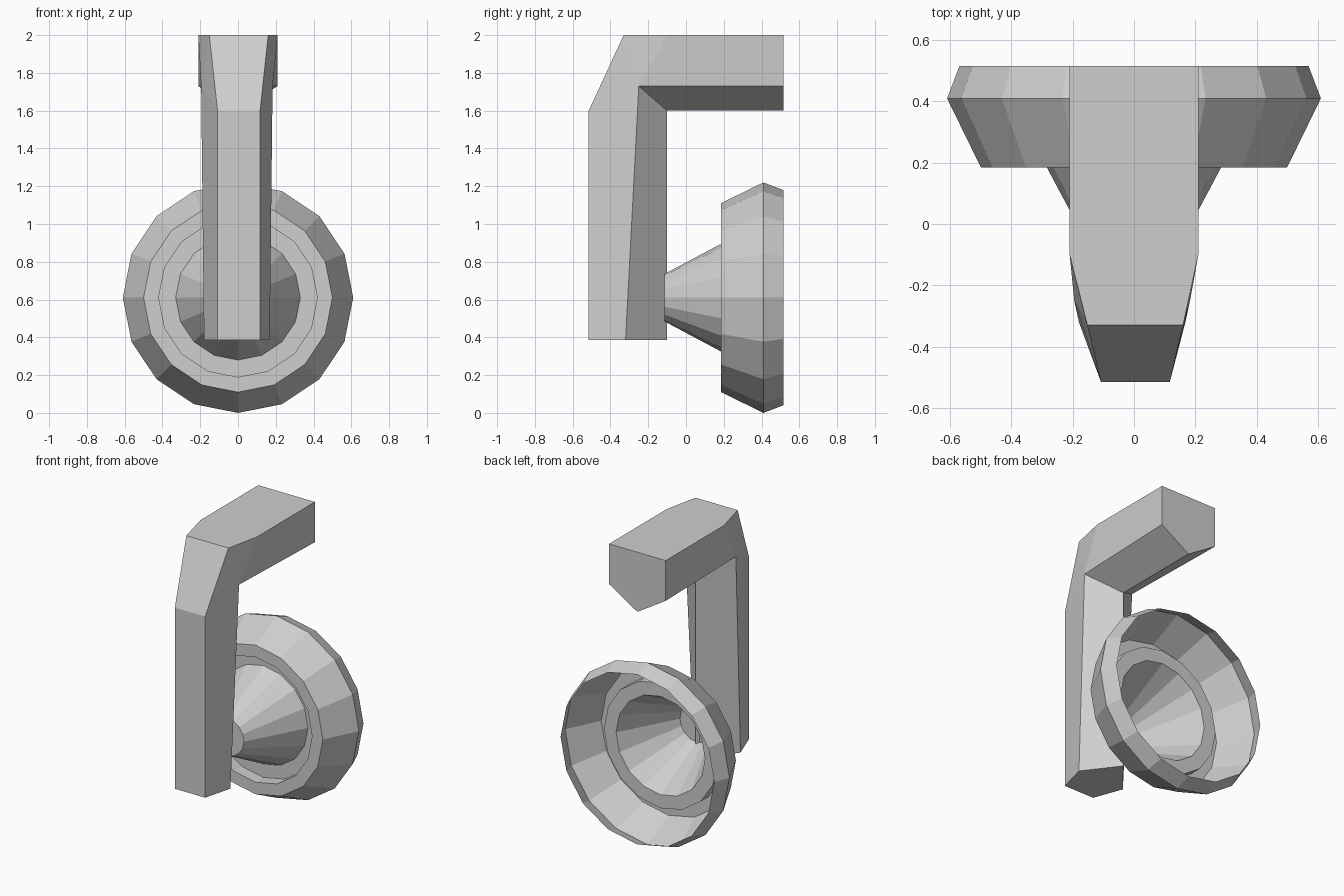
import bpy
import bmesh
from math import cos, sin, pi

cube = bpy.data.objects.get("Cube")
if cube:
    bpy.data.objects.remove(cube, do_unlink=True)

grey = bpy.data.materials.new("plain grey")
grey.use_nodes = True
GREY = (0.62, 0.62, 0.62, 1)
grey.diffuse_color = GREY
grey.node_tree.nodes["Principled BSDF"].inputs["Base Color"].default_value = GREY


def finish(bm, name):
    bmesh.ops.recalc_face_normals(bm, faces=bm.faces)
    mesh = bpy.data.meshes.new(name)
    bm.to_mesh(mesh)
    bm.free()
    mesh.materials.append(grey)
    obj = bpy.data.objects.new(name, mesh)
    bpy.context.collection.objects.link(obj)
    return obj


# Bent arm: five-sided section with a flat outer side and an inner ridge
def section(outer, side, ridge):
    """Each argument is (left x, right x, y, z); the ridge is (y, z)."""
    return [(outer[0], *outer[2:]), (outer[1], *outer[2:]),
            (side[1], *side[2:]), (0, *ridge), (side[0], *side[2:])]


bm = bmesh.new()
foot = section((-0.108, 0.117, -0.515, 0.385), (-0.18, 0.168, -0.32, 0.385), (-0.1, 0.385))
bend = section((-0.108, 0.117, -0.515, 1.6), (-0.195, 0.183, -0.25, 1.73), (-0.1, 1.6))
tip = section((-0.21, 0.21, 0.515, 2), (-0.21, 0.21, 0.515, 1.73), (0.515, 1.6))
foot, bend, tip = [[bm.verts.new(p) for p in s] for s in (foot, bend, tip)]
# Outer side turns the corner through two extra edges
shoulder = [bm.verts.new((x, -0.33, 2)) for x in (-0.152, 0.16)]
crown = [bm.verts.new((x, -0.1, 2)) for x in (-0.21, 0.21)]
outer_rows = [foot[:2], bend[:2], shoulder, crown, tip[:2]]
for a, b in zip(outer_rows, outer_rows[1:]):
    bm.faces.new((a[0], a[1], b[1], b[0]))
for a, b in ((foot, bend), (bend, tip)):
    for i in (2, 3):
        bm.faces.new((a[i], a[i + 1], b[i + 1], b[i]))
for k, s in ((0, 4), (1, 2)):
    bm.faces.new((foot[k], bend[k], bend[s], foot[s]))
    bm.faces.new((bend[k], shoulder[k], bend[s]))
    bm.faces.new((shoulder[k], crown[k], bend[s]))
    bm.faces.new((crown[k], tip[k], tip[s], bend[s]))
bm.faces.new(foot)
bm.faces.new(tip)
finish(bm, "bent_arm")

# Open dish with a stepped floor and a hollow cone, turned about the y axis
SIDES = 16
CENTRE = 0.61
profile = [(0.57, 0.515), (0.61, 0.41), (0.50, 0.185), (0.42, 0.185),
           (0.42, 0.27), (0.33, 0.27), (0.125, -0.115)]
bm = bmesh.new()
rings = []
for r, y in profile:
    angles = [2 * pi * i / SIDES for i in range(SIDES)]
    rings.append([bm.verts.new((r * cos(t), y, CENTRE + r * sin(t))) for t in angles])
for a, b in zip(rings, rings[1:]):
    for i in range(SIDES):
        j = (i + 1) % SIDES
        bm.faces.new((a[i], a[j], b[j], b[i]))
bm.faces.new(rings[-1])
finish(bm, "dish_with_cone")
